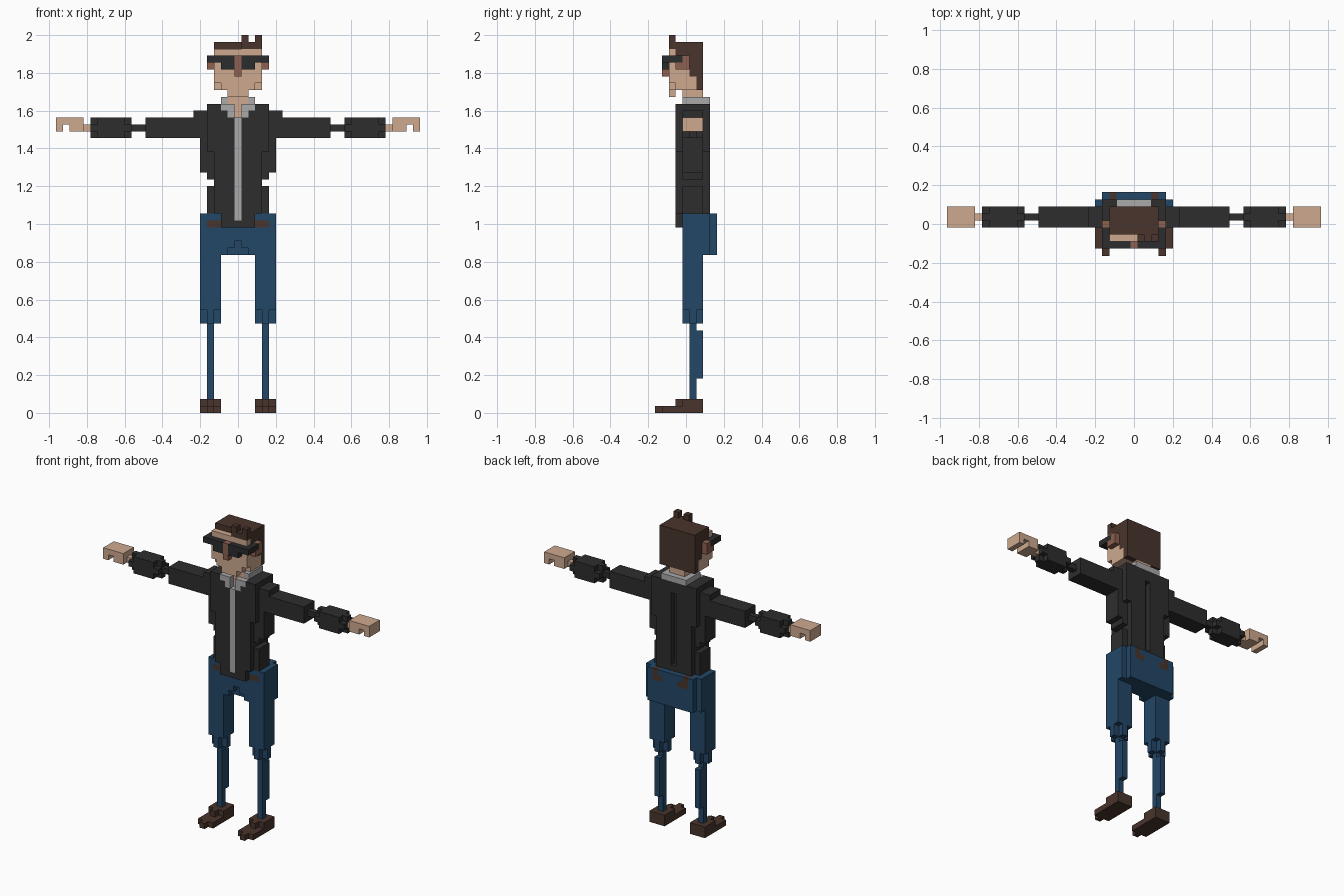
import bpy, bmesh
from mathutils import Vector

if "Cube" in bpy.data.objects:
    bpy.data.objects.remove(bpy.data.objects["Cube"])

V = 2 / 55  # edge length of one block

COLOURS = {
    "jacket_black": (0.027, 0.027, 0.027),
    "jeans_blue": (0.017, 0.063, 0.135),
    "skin": (0.62, 0.40, 0.275),
    "dark_brown": (0.066, 0.035, 0.025),
    "collar_grey": (0.40, 0.40, 0.40),
    "skin_shadow": (0.27, 0.12, 0.08),
    "lens_black": (0.024, 0.025, 0.027),
}
MATS = {}
for name, rgb in COLOURS.items():
    MATS[name] = bpy.data.materials.new(name)
    MATS[name].diffuse_color = (*rgb, 1)

cells = {}  # block position -> (part, colour)


def box(part, colour, x, y, z, mirror=False):
    """Fill an inclusive block range; colour None carves it away."""
    for i in range(x[0], x[1] + 1):
        for j in range(y[0], y[1] + 1):
            for k in range(z[0], z[1] + 1):
                for s in ((1, -1) if mirror else (1,)):
                    if colour:
                        cells[(s * i, j, k)] = (part, colour)
                    else:
                        cells.pop((s * i, j, k), None)


def both(part, colour, x, y, z):
    box(part, colour, x, y, z, True)


# Shoes
both("shoes", "dark_brown", (3, 5), (-3, 2), (0, 0))
both("shoes", "dark_brown", (4, 4), (-4, -4), (0, 0))
both("shoes", "dark_brown", (3, 5), (0, 2), (1, 1))
both("shoes", "dark_brown", (4, 4), (-1, -1), (1, 1))

# Legs: thin shin, calf, thigh with notched knee hem
both("legs", "jeans_blue", (4, 4), (1, 1), (2, 12))
both("legs", "jeans_blue", (4, 4), (2, 2), (5, 11))
both("legs", "jeans_blue", (3, 5), (0, 2), (13, 22))
for x in (3, 5):
    for y in (0, 2):
        both("legs", None, (x, x), (y, y), (13, 14))

# Hips with crotch recess
box("hips", "jeans_blue", (-5, 5), (0, 3), (23, 28))
box("hips", "jeans_blue", (-4, 4), (4, 4), (23, 28))
box("hips", None, (-1, 1), (0, 0), (23, 23))
box("hips", None, (0, 0), (0, 0), (24, 24))

# Jacket: hem, waist, chest, shoulders
box("jacket", "jacket_black", (-2, 2), (-1, 1), (27, 28))
box("jacket", "jacket_black", (-4, 4), (0, 2), (29, 34))
box("jacket", "jacket_black", (-3, 3), (-1, 3), (29, 37))
both("jacket", None, (4, 4), (0, 2), (33, 33))
box("jacket", "jacket_black", (-5, 5), (0, 2), (35, 42))
box("jacket", "jacket_black", (-4, 4), (-1, 3), (38, 44))
box("jacket", "jacket_black", (-6, 6), (0, 2), (43, 43))
box("jacket", None, (0, 0), (3, 3), (30, 42))

# Belt patches, front and back
both("belt", "dark_brown", (3, 4), (0, 0), (27, 27))
both("belt", "dark_brown", (2, 3), (4, 4), (27, 27))
both("belt", "dark_brown", (3, 3), (4, 4), (28, 28))

# Arms with thin elbows and bevelled sleeve ends
both("arms", "jacket_black", (6, 13), (0, 2), (40, 42))
both("arms", "jacket_black", (14, 15), (1, 1), (41, 41))
both("arms", "jacket_black", (16, 21), (0, 2), (40, 42))
for x in (16, 21):
    for y in (0, 2):
        for z in (40, 42):
            both("arms", None, (x, x), (y, y), (z, z))

# Hands with finger gap
both("hands", "skin", (22, 22), (1, 1), (41, 41))
both("hands", "skin", (23, 26), (0, 2), (41, 42))
both("hands", None, (25, 25), (0, 2), (41, 41))

# Neck, zip and collar
box("neck", "skin", (-1, 1), (0, 2), (43, 46))
box("jacket", None, (0, 0), (-1, -1), (43, 44))
box("zip", "collar_grey", (0, 0), (-1, -1), (28, 42))
both("collar", "collar_grey", (1, 1), (-1, -1), (43, 44))
both("collar", "collar_grey", (2, 2), (-1, -1), (44, 44))
both("collar", "collar_grey", (2, 2), (0, 3), (45, 45))
box("collar", "collar_grey", (-2, 2), (3, 3), (45, 45))

# Head with narrowed jaw and chin
box("head", "skin", (-3, 3), (-2, 2), (47, 52))
both("head", None, (3, 3), (-2, -2), (47, 47))
box("head", "skin", (-1, 1), (-2, -2), (46, 46))

# Ears and nose
both("ears", "skin_shadow", (4, 4), (0, 0), (50, 51))
both("ears", "skin_shadow", (4, 4), (-1, -1), (50, 50))
box("nose", "skin_shadow", (0, 0), (-3, -3), (49, 51))

# Sunglasses: brow bar, lenses and side arms
both("glasses", "lens_black", (1, 3), (-3, -3), (51, 51))
both("glasses", "lens_black", (1, 2), (-3, -3), (50, 50))
both("glasses", "lens_black", (4, 4), (-3, -1), (51, 51))

# Hair: stepped down towards the back, with a fringe and two tufts
for y, low in ((-1, 52), (0, 51), (1, 49), (2, 47)):
    both("hair", "dark_brown", (3, 3), (y, y), (low, 53))
box("hair", "dark_brown", (-3, 3), (2, 2), (47, 53))
box("hair", "dark_brown", (-3, 3), (-1, 2), (53, 53))
box("hair", "dark_brown", (1, 3), (-2, -2), (53, 53))
for x in (1, 3):
    box("hair", "dark_brown", (x, x), (-2, -2), (54, 54))

# Turn the blocks of each part into an outer skin of flat faces
AXES = [Vector(a) for a in ((1, 0, 0), (0, 1, 0), (0, 0, 1))]
for part in sorted({p for p, c in cells.values()}):
    mine = {pos: c for pos, (p, c) in cells.items() if p == part}
    colours = sorted(set(mine.values()))
    bm = bmesh.new()
    for pos, colour in mine.items():
        centre = Vector((pos[0], pos[1], pos[2] + 0.5))
        for a in range(3):
            for s in (1, -1):
                n = AXES[a] * s
                if tuple(int(pos[t] + n[t]) for t in range(3)) in cells:
                    continue
                u, w = AXES[(a + 1) % 3] / 2, AXES[(a + 2) % 3] / 2 * s
                c = centre + n / 2
                quad = (c - u - w, c + u - w, c + u + w, c - u + w)
                face = bm.faces.new([bm.verts.new(q * V) for q in quad])
                face.material_index = colours.index(colour)
    bmesh.ops.remove_doubles(bm, verts=bm.verts, dist=0.001)
    bmesh.ops.dissolve_limit(bm, angle_limit=0.01, verts=bm.verts,
                             edges=bm.edges, delimit={'MATERIAL'})
    mesh = bpy.data.meshes.new(part)
    bm.to_mesh(mesh)
    bm.free()
    for c in colours:
        mesh.materials.append(MATS[c])
    bpy.context.collection.objects.link(bpy.data.objects.new(part, mesh))

for m in bpy.data.materials:
    if m.users and not m.is_grease_pencil:
        m.use_nodes = True
        m.node_tree.nodes["Principled BSDF"].inputs["Base Color"].default_value = m.diffuse_color
